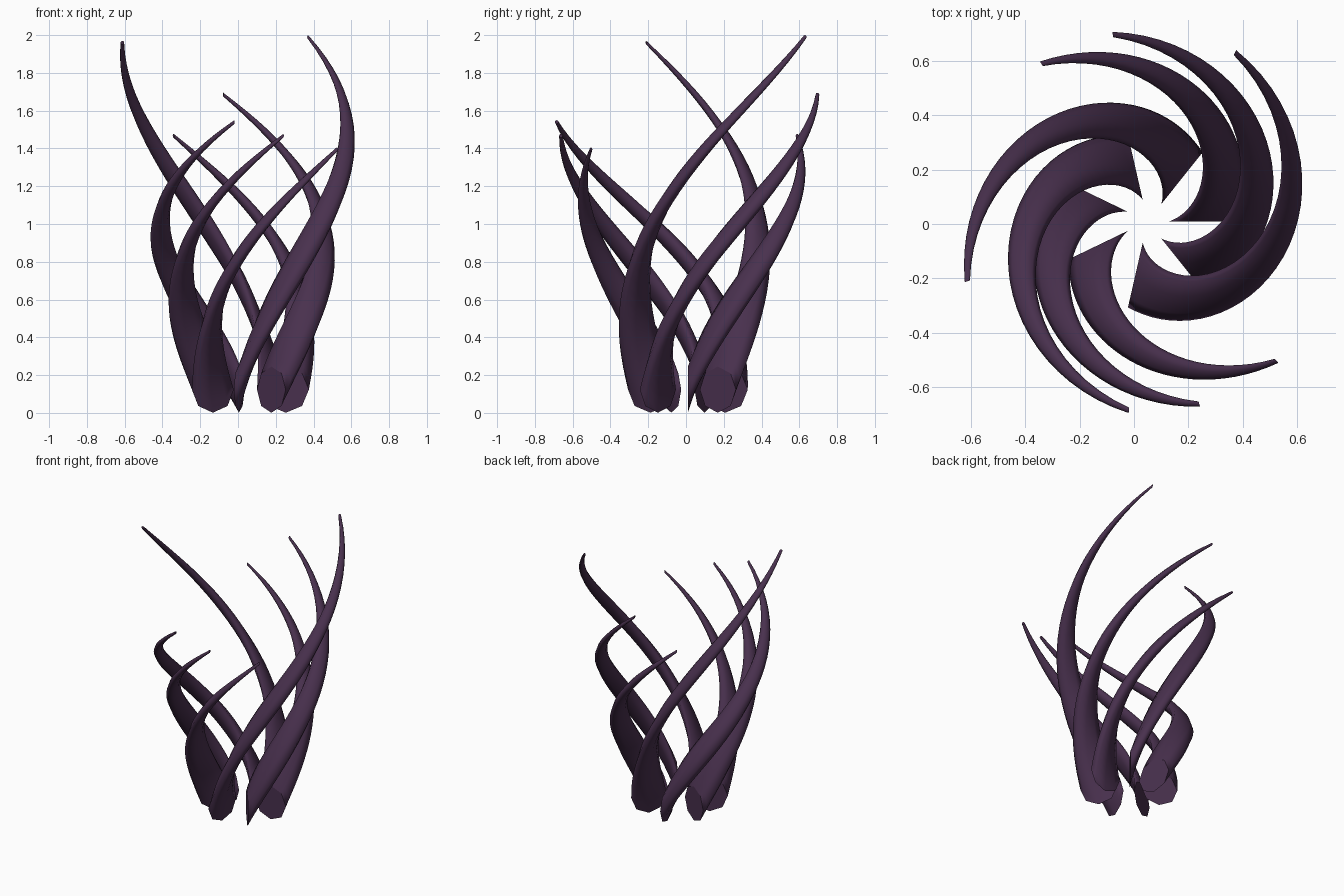
import bpy, bmesh
from math import sin, cos, pi, radians
from mathutils import Vector

cube = bpy.data.objects.get("Cube")
if cube:
    bpy.data.objects.remove(cube, do_unlink=True)

# Single dark plum colour
plum = bpy.data.materials.new("dark_plum")
plum.use_nodes = True
colour = (0.066, 0.030, 0.076, 1)
plum.diffuse_color = colour
bsdf = next(n for n in plum.node_tree.nodes if n.type == 'BSDF_PRINCIPLED')
bsdf.inputs["Base Color"].default_value = colour
bsdf.inputs["Roughness"].default_value = 0.6

AXIS = Vector((0.05, 0.01, 0))   # centre the tendrils swirl around
SIDES, STEPS = 8, 32
BASE_R, TIP_R = 0.122, 0.01      # thickness at root and tip
BASE_Z = 0.123


def tendril(name, start, sweep, tip_z):
    """Tapered octagonal tube on a widening helix, with upright radial rings."""
    bm = bmesh.new()
    rings = []
    for i in range(STEPS + 1):
        u = i / STEPS
        angle = radians(start + sweep * u)
        outward = Vector((cos(angle), sin(angle), 0))
        centre = AXIS + outward * (0.203 + 0.495 * u ** 1.08)
        centre.z = BASE_Z + (tip_z - BASE_Z) * u
        thick = BASE_R + (TIP_R - BASE_R) * u
        ring = []
        for k in range(SIDES):
            a = 2 * pi * k / SIDES
            offset = outward * cos(a) + Vector((0, 0, sin(a)))
            ring.append(bm.verts.new(centre + offset * thick))
        rings.append(ring)
    # Smooth skin between neighbouring rings
    for low, high in zip(rings, rings[1:]):
        for k in range(SIDES):
            n = (k + 1) % SIDES
            bm.faces.new((low[k], low[n], high[n], high[k])).smooth = True
    # Flat end caps
    for ring in (rings[0], rings[-1]):
        cap = bm.faces.new(ring)
        for edge in cap.edges:
            edge.smooth = False
    bmesh.ops.recalc_face_normals(bm, faces=bm.faces)
    mesh = bpy.data.meshes.new(name)
    bm.to_mesh(mesh)
    bm.free()
    mesh.materials.append(plum)
    bpy.context.collection.objects.link(bpy.data.objects.new(name, mesh))


# Sweep in degrees and tip height of each tendril, evenly spaced round the axis
SHAPES = [(124, 1.467), (147, 1.96), (161.5, 1.54), (131.5, 1.467),
          (107, 1.395), (165.5, 1.99), (152, 1.685)]
for i, (sweep, tip_z) in enumerate(SHAPES):
    tendril(f"tendril_{i + 1}", 360 / len(SHAPES) * i, sweep, tip_z)
